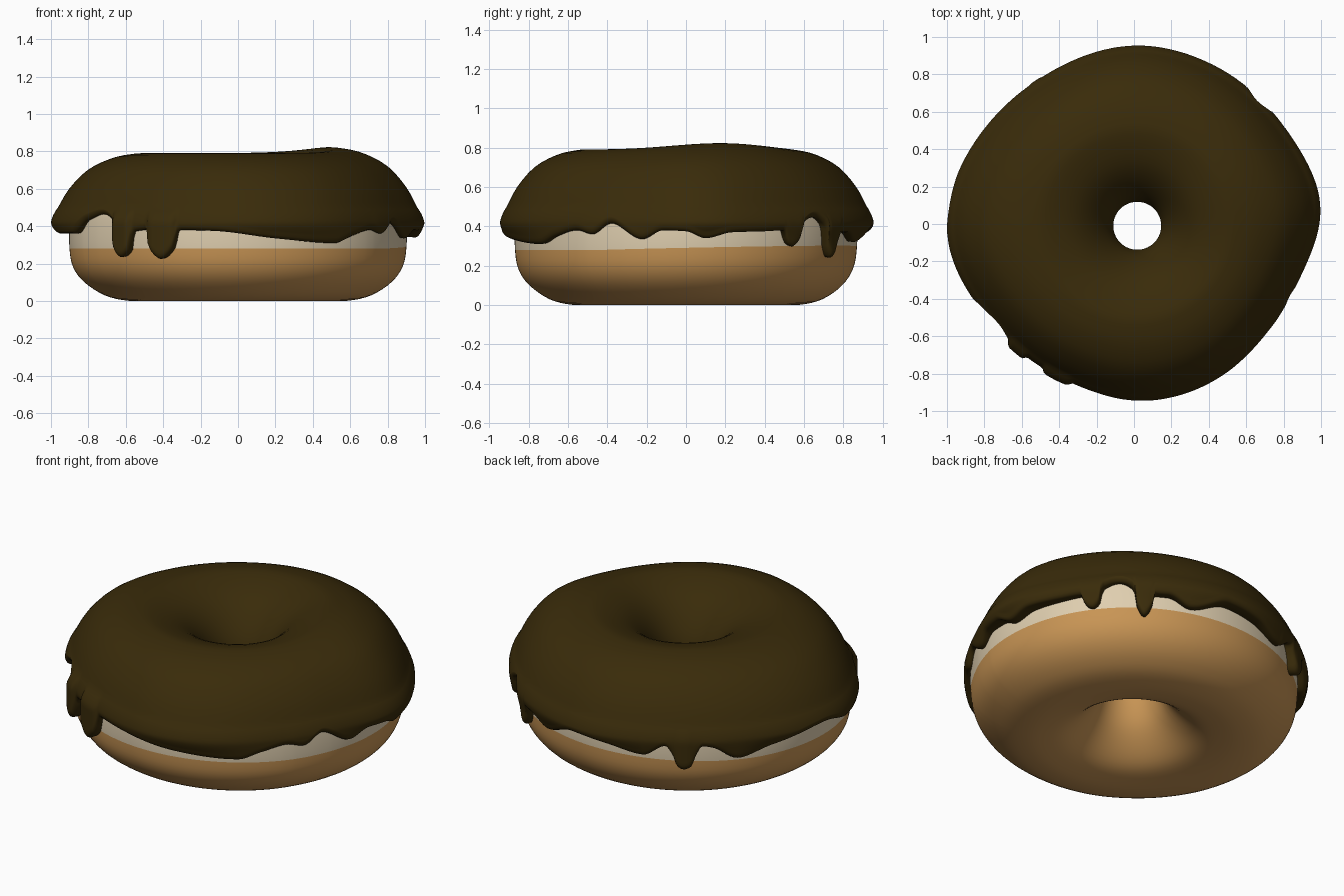
import bpy, math

if "Cube" in bpy.data.objects:
    bpy.data.objects.remove(bpy.data.objects["Cube"])

N = 480  # columns around the ring

# (angle, height) of the icing's lower edge, with the drips
EDGE = [(0, .375), (6, .34), (14, .37), (25, .375), (32, .38), (33.5, .32), (35.8, .298), (38, .32),
        (39.5, .41), (45, .445), (50, .40), (51, .30), (53.5, .24), (56, .29), (57.2, .37),
        (62, .37), (70, .32), (84, .39), (97, .37), (110, .325), (118, .39), (120.6, .33),
        (122, .272), (124.3, .255), (126.8, .272), (128.3, .33), (130.5, .39), (134, .38),
        (143, .305), (155, .36), (175, .41), (190, .36), (201, .36), (208, .43), (216, .46),
        (222.5, .42), (223.8, .29), (227, .235), (230.2, .27), (231.5, .37), (237, .38),
        (238.8, .28), (243.2, .225), (247.6, .28), (249.4, .38), (262, .375), (283, .335),
        (305, .31), (313, .35), (322, .38), (328, .36), (335, .415), (346, .335), (353, .38)]
# (angle, radius) of the icing's widest outline
RIM = [(5, 1.01), (30, .958), (46, .95), (68, .95), (85, .957), (122, .925), (142, .94),
       (183, 1.005), (206, .945), (224, .915), (248, .91), (274, .95), (293, .945),
       (324, .915), (345, .935)]
DOUGH = [(.15, .42), (.155, .32), (.195, .2), (.275, .1), (.37, .03), (.48, .004), (.59, .002),
         (.71, .03), (.82, .1), (.88, .18), (.9, .28), (.9, .42), (.885, .5), (.83, .6),
         (.73, .695), (.62, .742), (.5, .755), (.39, .725), (.29, .665), (.2, .565), (.16, .49)]
ICING = [(.128, .42), (.132, .48), (.165, .565), (.24, .665), (.34, .74), (.48, .787),
         (.57, .785), (.67, .76), (.78, .7), (.87, .6), (.925, .5)]


def material(name, rgb):
    m = bpy.data.materials.new(name)
    m.diffuse_color = (*rgb, 1)
    m.use_nodes = True
    m.node_tree.nodes["Principled BSDF"].inputs["Base Color"].default_value = m.diffuse_color
    return m


def around(keys, deg):
    """Periodic monotone cubic through the keys round the ring."""
    deg %= 360
    ext = [(a + s, v) for s in (-360, 0, 360) for a, v in keys]
    i = max(k for k, (a, v) in enumerate(ext) if a <= deg)

    def slope(k):
        l = (ext[k][1] - ext[k - 1][1]) / (ext[k][0] - ext[k - 1][0])
        r = (ext[k + 1][1] - ext[k][1]) / (ext[k + 1][0] - ext[k][0])
        return 2 * l * r / (l + r) if l * r > 0 else 0
    (a, u), (b, v) = ext[i], ext[i + 1]
    h, t = b - a, (deg - a) / (b - a)
    return (u * (1 + 2 * t) * (1 - t) ** 2 + slope(i) * h * t * (1 - t) ** 2
            + v * t * t * (3 - 2 * t) + slope(i + 1) * h * t * t * (t - 1))


def icing_rim(deg):
    return sum(around(RIM, deg + d) for d in (-9, -6, -3, 0, 3, 6, 9)) / 7


def dough_rim(deg):
    oval = .885 + .017 * math.cos(math.radians(2 * (deg - 10)))
    return sum(min(oval, icing_rim(deg + d) - .035) for d in (-8, 0, 8)) / 3


def spline(pts, steps, closed):
    """Catmull-Rom curve through the profile points."""
    n, out = len(pts), []
    for i in range(n if closed else n - 1):
        q = [pts[(i + k) % n] if closed else pts[min(max(i + k, 0), n - 1)] for k in (-1, 0, 1, 2)]
        for s in range(steps):
            t = s / steps
            out.append(tuple(.5 * (2 * b + (c - a) * t + (2 * a - 5 * b + 4 * c - d) * t * t
                                   + (3 * b - a - 3 * c + d) * t ** 3) for a, b, c, d in zip(*q)))
    return out if closed else out + [pts[-1]]


def widen(r, ref, rim):
    return r if r < .5 else .5 + (r - .5) * (rim - .5) / (ref - .5)


def place(r, z, deg):
    """Ring point, with the off-centre hole and the raised side."""
    a = math.radians(deg)
    inner = max(0, 1 - r / .6)
    d = (deg - 20 + 180) % 360 - 180
    z += .032 * math.exp(-(d / 38) ** 2) * min(1, max(0, (z - .5) / .28))
    return (r * math.cos(a) + .022 * inner, r * math.sin(a) - .012 * inner, z)


def ring(name, section, mats, closed):
    cols = [section(360 * i / N) for i in range(N)]
    k = len(cols[0])
    verts = [place(r, z, 360 * i / N) for i, c in enumerate(cols) for r, z in c]
    faces = [(i * k + j, ((i + 1) % N) * k + j, ((i + 1) % N) * k + (j + 1) % k, i * k + (j + 1) % k)
             for i in range(N) for j in range(k if closed else k - 1)]
    me = bpy.data.meshes.new(name)
    me.from_pydata(verts, [], faces)
    for m in mats:
        me.materials.append(m)
    ob = bpy.data.objects.new(name, me)
    bpy.context.collection.objects.link(ob)
    for p in me.polygons:
        p.use_smooth = True
    return ob


# dough ring, with the pale band round its outer side
STEPS = 4
dough_curve = spline(DOUGH, STEPS, True)


def dough_section(deg):
    rim = dough_rim(deg)
    lift = .022 * max(0, math.cos(math.radians(deg - 60)))
    return [(widen(r, .9, rim), z + lift * max(0, 1 - abs(z - .28) / .2)) for r, z in dough_curve]


tan = material("baked dough", (.58, .30, .09))
cream = material("pale dough", (.74, .62, .43))
dough = ring("dough", dough_section, [tan, cream], True)
for p in dough.data.polygons:
    row = p.index % len(dough_curve)
    if 10 * STEPS <= row < 12 * STEPS:
        p.material_index = 1

# icing shell, hanging down to the wavy edge
icing_curve = spline(ICING, 3, False)


def icing_section(deg):
    rim, base, ze = icing_rim(deg), dough_rim(deg), around(EDGE, deg)
    bulge = .022 if 110 < deg < 270 else .012
    low = base + .035 + bulge * min(1, max(0, (.36 - ze) / .1))
    top = widen(.925, .96, rim)
    wide = max(rim, low)

    def side(z):
        if z > .42:
            t = (.5 - z) / .08
            return top + (wide - top) * t * (1.6 - .6 * t)
        t = min(1, (.42 - z) / .12)
        return wide + (low - wide) * t * t * (3 - 2 * t)

    pts = [(.17, .41), (.14, .405)]
    pts += [(widen(r, .96, rim), z) for r, z in icing_curve]
    end = ze + .03
    for i in range(1, 13):
        z = .5 + (end - .5) * i / 12
        pts.append((side(z), z))
    r = side(end)
    pts += [(r - .004, ze + .016), (r - .012, ze + .005), (r - .024, ze),
            (base - .002, ze + .004), (base - .03, ze + .02)]
    return pts


ring("icing", icing_section, [material("chocolate icing", (.041, .024, .003))], False)
